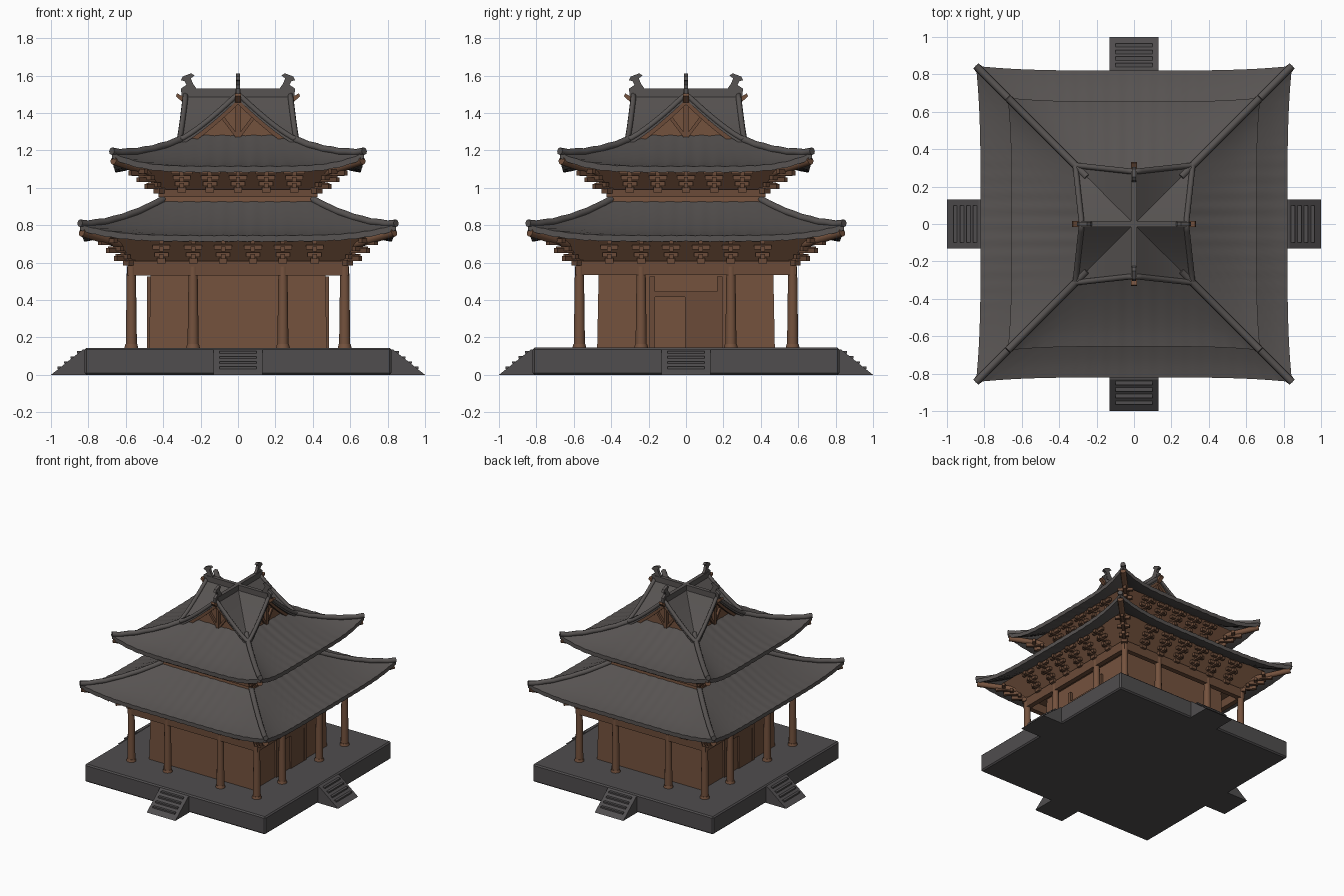
import bpy, bmesh, math
from mathutils import Matrix, Vector

if "Cube" in bpy.data.objects:
    bpy.data.objects.remove(bpy.data.objects["Cube"])


def material(name, rgb):
    m = bpy.data.materials.new(name)
    m.diffuse_color = (*rgb, 1)
    m.use_nodes = True
    m.node_tree.nodes["Principled BSDF"].inputs["Base Color"].default_value = m.diffuse_color
    return m


TILE = material("roof grey", (0.096, 0.087, 0.084))
STONE = material("stone grey", (0.080, 0.075, 0.077))
WOOD = material("timber brown", (0.175, 0.084, 0.047))
DARK = material("beam brown", (0.145, 0.070, 0.040))
T = Matrix.Translation
SIDES = [Matrix.Rotation(k * math.pi / 2, 4, 'Z') for k in range(4)]


def finish(name, bm, mat, smooth=None):
    bmesh.ops.recalc_face_normals(bm, faces=bm.faces)
    me = bpy.data.meshes.new(name)
    bm.to_mesh(me)
    bm.free()
    me.materials.append(mat)
    ob = bpy.data.objects.new(name, me)
    bpy.context.collection.objects.link(ob)
    if smooth:
        bpy.ops.object.select_all(action='DESELECT')
        ob.select_set(True)
        bpy.context.view_layer.objects.active = ob
        bpy.ops.object.shade_smooth_by_angle(angle=math.radians(smooth))
    return ob


def box(bm, size, loc, m=Matrix()):
    bmesh.ops.create_cube(bm, size=1, matrix=m @ T(loc) @ Matrix.Diagonal((*size, 1)))


def frustum(bm, h0, h1, z0, z1):
    """Square block with half widths h0 at the bottom and h1 at the top."""
    bmesh.ops.create_cone(bm, cap_ends=True, segments=4, radius1=h0 * 2 ** .5, radius2=h1 * 2 ** .5,
                          depth=z1 - z0, matrix=T((0, 0, (z0 + z1) / 2)) @ Matrix.Rotation(math.pi / 4, 4, 'Z'))


def prism(bm, pts, depth, m):
    """Extrude an x-z outline by depth, centred on y = 0, then place it with m."""
    f = bm.faces.new([bm.verts.new(m @ Vector((x, -depth / 2, z))) for x, z in pts])
    new = bmesh.ops.extrude_face_region(bm, geom=[f])['geom']
    off = m.to_3x3() @ Vector((0, depth, 0))
    bmesh.ops.translate(bm, verts=[v for v in new if isinstance(v, bmesh.types.BMVert)], vec=off)


def tubes(name, paths, radius, mat):
    cu = bpy.data.curves.new(name, 'CURVE')
    cu.dimensions = '3D'
    cu.bevel_depth, cu.bevel_resolution, cu.use_fill_caps = radius, 2, True
    for path in paths:
        sp = cu.splines.new('POLY')
        sp.points.add(len(path) - 1)
        for p, co in zip(sp.points, path):
            p.co = (*co, 1)
    cu.materials.append(mat)
    ob = bpy.data.objects.new(name, cu)
    bpy.context.collection.objects.link(ob)


def shell(name, fn, n, m, thick, smooth):
    """Four turned copies of the surface fn(t, s), t in -1..1 and s in 0..1, given thickness."""
    bm = bmesh.new()
    for r in SIDES:
        layers = []
        for dz in (0, -thick):
            g = [[bm.verts.new(r @ (fn(2 * i / n - 1, j / m) + Vector((0, 0, dz))))
                  for j in range(m + 1)] for i in range(n + 1)]
            for i in range(n):
                for j in range(m):
                    bm.faces.new((g[i][j], g[i + 1][j], g[i + 1][j + 1], g[i][j + 1]))
            layers.append(g)
        a, b = layers
        for i in range(n):
            bm.faces.new((a[i][0], a[i + 1][0], b[i + 1][0], b[i][0]))
    bmesh.ops.remove_doubles(bm, verts=bm.verts, dist=1e-4)
    return finish(name, bm, TILE, smooth)


def skirt(outer, inner, z_eave, z_top, lift):
    """Concave hipped roof with upturned corners."""
    def fn(t, s):
        w = outer + (inner - outer) * s
        w *= 1 + 0.03 * abs(t) ** 4 * (1 - s)
        z = z_eave + (z_top - z_eave) * s ** 1.4 + lift * abs(t) ** 5 * (1 - s) ** 1.5
        return Vector((t * w, -w, z + 0.002 * math.cos(abs(t * w) * 75)))
    return fn


# Stone platform
bm = bmesh.new()
box(bm, (1.64, 1.64, 0.145), (0, 0, 0.0725))
bmesh.ops.bevel(bm, geom=bm.edges[:], offset=0.01, segments=1, affect='EDGES')
finish("platform", bm, STONE)

# Sloped stairs on all four sides, with shallow treads
bm = bmesh.new()
for r in SIDES:
    m = r @ Matrix.Rotation(-math.pi / 2, 4, 'Z')
    prism(bm, [(0.78, 0), (1.0, 0), (0.83, 0.135), (0.78, 0.14)], 0.26, m)
    for i in range(4):
        box(bm, (0.2, 0.03, 0.012), (0, -0.95 + 0.035 * i, 0.038 + 0.0278 * i), r)
finish("stairs", bm, STONE)

# Ground floor and upper floor walls
bm = bmesh.new()
frustum(bm, 0.475, 0.465, 0.14, 0.64)
finish("lower_walls", bm, WOOD)
bm = bmesh.new()
frustum(bm, 0.42, 0.405, 0.85, 1.08)
finish("upper_walls", bm, WOOD)

# Door panels on two opposite sides
bm = bmesh.new()
for r in SIDES[1::2]:
    for x in (-0.18, 0.18):
        box(bm, (0.03, 0.03, 0.38), (x, -0.472, 0.335), r)
    box(bm, (0.36, 0.03, 0.03), (0, -0.472, 0.43), r)
    box(bm, (0.17, 0.02, 0.27), (0.08, -0.475, 0.28), r)
finish("door_frames", bm, DARK)

# Twelve tapered columns around the veranda
bm = bmesh.new()
for r in SIDES:
    for x in (-0.57, -0.24, 0.24):
        for r1, r2, z0, z1 in ((0.030, 0.024, 0.14, 0.58), (0.038, 0.032, 0.14, 0.165)):
            bmesh.ops.create_cone(bm, cap_ends=True, segments=12, radius1=r1, radius2=r2, depth=z1 - z0,
                                  matrix=r @ T((x, -0.57, (z0 + z1) / 2)))
finish("columns", bm, WOOD, 40)

# Tie beams and flaring soffits
bm = bmesh.new()
for r in SIDES:
    box(bm, (1.18, 0.04, 0.075), (0, -0.57, 0.57), r)
    box(bm, (0.84, 0.03, 0.04), (0, -0.41, 0.97), r)
finish("tie_beams", bm, DARK)
bm = bmesh.new()
frustum(bm, 0.57, 0.70, 0.60, 0.76)
frustum(bm, 0.41, 0.53, 0.985, 1.12)
finish("soffits", bm, WOOD)

# Stepped bracket sets under both eaves, plus diagonal ones at the corners
bm = bmesh.new()


def bracket(m, x, out, z, step, reach=1.0):
    box(bm, (0.045, 0.05, 0.03), (x, -out, z - 0.01), m)
    for i in range(3):
        o = out + reach * (0.02 + 0.04 * i)
        zi = z + 0.012 + step * i
        box(bm, (0.024, 0.10 * reach, 0.026), (x, -o, zi), m)
        box(bm, (0.075 + 0.02 * i, 0.024, 0.024), (x, -o - 0.012, zi + 0.01), m)


for r in SIDES:
    diag = r @ Matrix.Rotation(math.pi / 4, 4, 'Z')
    for x in (-0.41, -0.24, -0.08, 0.08, 0.24, 0.41):
        bracket(r, x, 0.585, 0.62, 0.04)
    for x in (-0.3, -0.15, 0, 0.15, 0.3):
        bracket(r, x, 0.42, 1.0, 0.032)
    bracket(diag, 0, 0.82, 0.61, 0.042, 1.5)
    bracket(diag, 0, 0.59, 0.995, 0.036, 1.5)
finish("brackets", bm, DARK)

# Two hipped roofs, their hip ridges and corner rafters
for label, args, start in (("lower", (0.82, 0.40, 0.745, 0.935, 0.06), (0.57, 0.68)),
                           ("upper", (0.655, 0.25, 1.115, 1.28, 0.075), (0.41, 1.06))):
    fn = skirt(*args)
    shell(label + "_roof", fn, 64, 8, 0.032, 35)
    tubes(label + "_hip_ridges",
          [[r @ (fn(1, s / 10) + Vector((0, 0, 0.004))) for s in range(11)] for r in SIDES], 0.02, TILE)
    tip = fn(1, 0.02) - Vector((0, 0, 0.045))
    a, z = start
    tubes(label + "_corner_rafters", [[r @ Vector((a, -a, z)), r @ tip] for r in SIDES], 0.022, WOOD)

# Crossed gable roof on top
G = 0.325


def slope(d):
    return 1.25 + 0.25 * max(0, 1 - d / G) ** 1.25


def gable(t, s):
    u = G * (1 - s)
    return Vector((t * u, -u * (0.89 + 0.11 * abs(t)), slope(abs(t) * u)))


shell("gable_roof", gable, 24, 8, 0.028, 30)
tubes("verge_ridges", [[r @ (gable(i / 10 - 1, 0) + Vector((0, 0.01, 0.002))) for i in range(21)]
                       for r in SIDES], 0.015, TILE)
bm = bmesh.new()
for r in SIDES[:2]:
    box(bm, (0.03, 0.56, 0.06), (0, 0, 1.5), r)
finish("main_ridges", bm, TILE)

# Gable walls, barge boards and framing
xs = [i / 8 * 0.27 for i in range(-8, 9)]
top = [(x, slope(abs(x)) - 0.02) for x in xs]
bm = bmesh.new()
for r in SIDES:
    prism(bm, [(-0.27, 1.2), (0.27, 1.2)] + top[::-1], 0.02, r @ T((0, -0.235, 0)))
finish("gable_walls", bm, WOOD)
bm = bmesh.new()
for r in SIDES:
    prism(bm, top + [(x, z - 0.035) for x, z in top[::-1]], 0.02, r @ T((0, -0.275, 0)))
    box(bm, (0.025, 0.03, 0.2), (0, -0.255, 1.36), r)
    for s in (-1, 1):
        box(bm, (0.018, 0.02, 0.13), (0, 0, 0),
            r @ T((s * 0.04, -0.253, 1.32)) @ Matrix.Rotation(s * 0.65, 4, 'Y'))
finish("gable_framing", bm, DARK)

# Curled finials on the ridge ends, with small horns beneath
curl = [(.22, 1.50), (.30, 1.48), (.305, 1.53), (.275, 1.55), (.285, 1.57), (.305, 1.575),
        (.295, 1.595), (.25, 1.612), (.232, 1.60), (.252, 1.585), (.24, 1.555), (.225, 1.535)]
horn = [(.27, 1.45), (.30, 1.46), (.332, 1.49), (.325, 1.505), (.30, 1.49), (.27, 1.49)]
for name, outline, depth, mat in (("ridge_finials", curl, 0.022, TILE), ("ridge_horns", horn, 0.03, WOOD)):
    bm = bmesh.new()
    for r in SIDES:
        prism(bm, outline, depth, r)
    finish(name, bm, mat)
